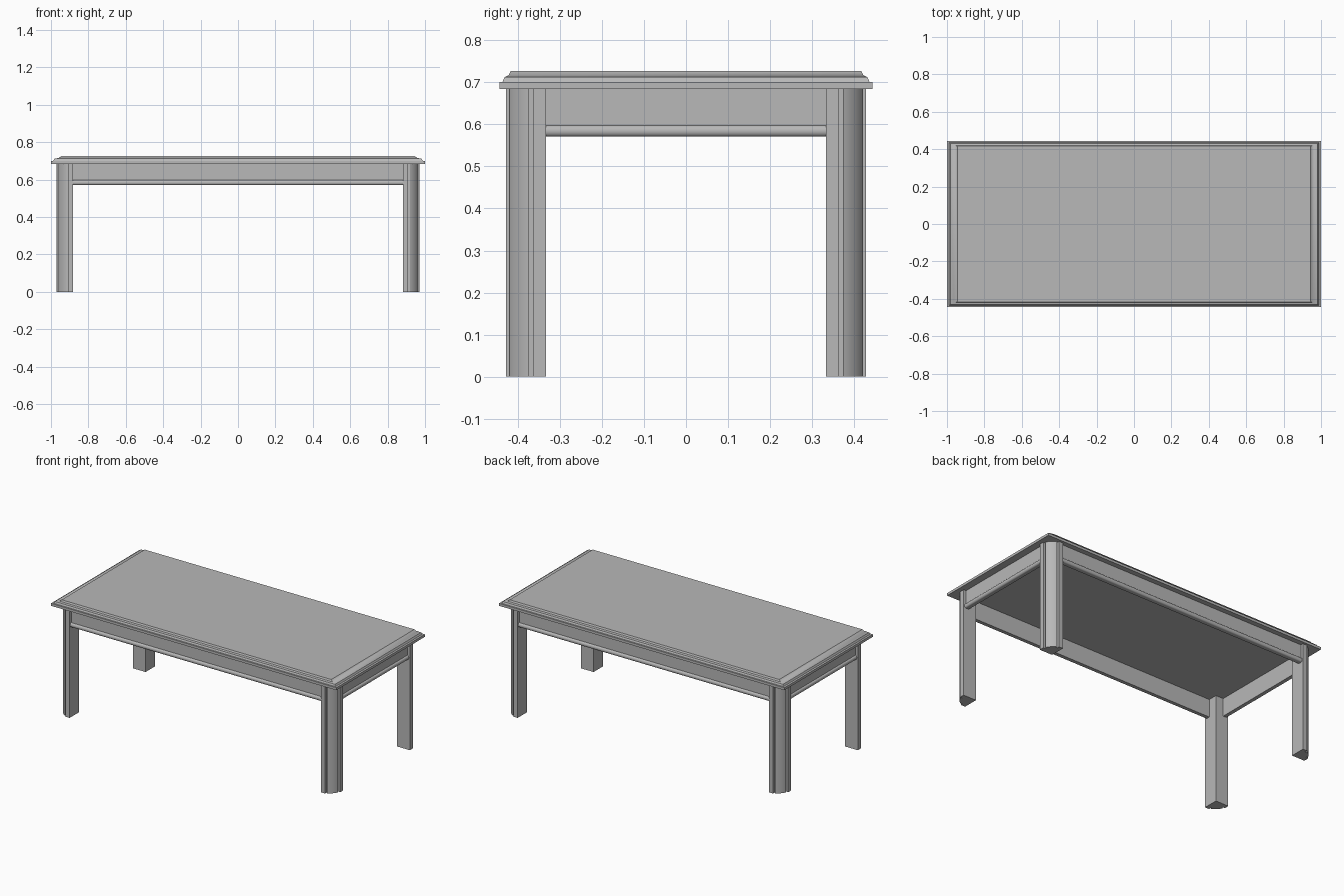
import bpy
import bmesh
from math import sin, cos, asin, pi

cube = bpy.data.objects.get("Cube")
if cube:
    bpy.data.objects.remove(cube, do_unlink=True)

grey = bpy.data.materials.new("plain grey")
grey.use_nodes = True
colour = (0.48, 0.48, 0.48, 1)
grey.diffuse_color = colour
grey.node_tree.nodes["Principled BSDF"].inputs["Base Color"].default_value = colour

LEG_X, LEG_Y = 0.971, 0.428      # outer faces of the legs
SIZE_X, SIZE_Y = 0.09, 0.095     # leg section
UNDERSIDE, TOP = 0.684, 0.727


def loft(name, rings):
    """Skin closed rings of points and cap both ends."""
    bm = bmesh.new()
    loops = [[bm.verts.new(p) for p in ring] for ring in rings]
    for low, high in zip(loops, loops[1:]):
        n = len(low)
        for i in range(n):
            j = (i + 1) % n
            bm.faces.new((low[i], low[j], high[j], high[i]))
    bm.faces.new(loops[0][::-1])
    bm.faces.new(loops[-1])
    bmesh.ops.recalc_face_normals(bm, faces=bm.faces)
    mesh = bpy.data.meshes.new(name)
    bm.to_mesh(mesh)
    bm.free()
    mesh.materials.append(grey)
    obj = bpy.data.objects.new(name, mesh)
    bpy.context.collection.objects.link(obj)
    bpy.ops.object.select_all(action="DESELECT")
    obj.select_set(True)
    bpy.context.view_layer.objects.active = obj
    bpy.ops.object.shade_smooth_by_angle(angle=pi / 6)
    return obj


# Table top: square edge, moulded slope and a small raised field
edge = [(1.0, 0.443, UNDERSIDE), (1.0, 0.443, 0.7), (0.988, 0.436, 0.701),
        (0.982, 0.431, 0.712), (0.965, 0.425, 0.715),
        (0.957, 0.421, 0.717), (0.945, 0.416, TOP)]
loft("table_top", [[(-x, -y, z), (x, -y, z), (x, y, z), (-x, y, z)]
                   for x, y, z in edge])

# Leg section: quarter round from the inner corner, two grooves, centre bulge
strip = [(1, 0), (1, 0.32), (0.83, 0.32), (0.83, 0.42)]
start = asin(0.42)
bulge = [(cos(a), sin(a)) for a in
         (start + (pi / 2 - 2 * start) * i / 10 for i in range(11))]
section = [(0, 0)] + strip + bulge + [(b, a) for a, b in reversed(strip)]

for sx, side in ((-1, "right"), (1, "left")):
    for sy, end in ((-1, "front"), (1, "back")):
        loft(f"{end}_{side}_leg",
             [[(sx * (LEG_X - SIZE_X + SIZE_X * a),
                sy * (LEG_Y - SIZE_Y + SIZE_Y * b), z) for a, b in section]
              for z in (0, UNDERSIDE)])

# Apron section: thin board with a half-round bead along the bottom
# (distance behind the outer leg face, height)
bead = [(0.017 - 0.011 * sin(pi * i / 10), 0.584 + 0.0135 * cos(pi * i / 10))
        for i in range(11)]
board = [(0.037, UNDERSIDE), (0.017, UNDERSIDE)] + bead + [(0.037, 0.5705)]
span_x, span_y = LEG_X - SIZE_X, LEG_Y - SIZE_Y

for s, name in ((-1, "front"), (1, "back")):
    loft(name + "_apron", [[(x, s * (LEG_Y - d), z) for d, z in board]
                           for x in (-span_x, span_x)])
for s, name in ((-1, "right"), (1, "left")):
    loft(name + "_apron", [[(s * (LEG_X - d), y, z) for d, z in board]
                           for y in (-span_y, span_y)])
